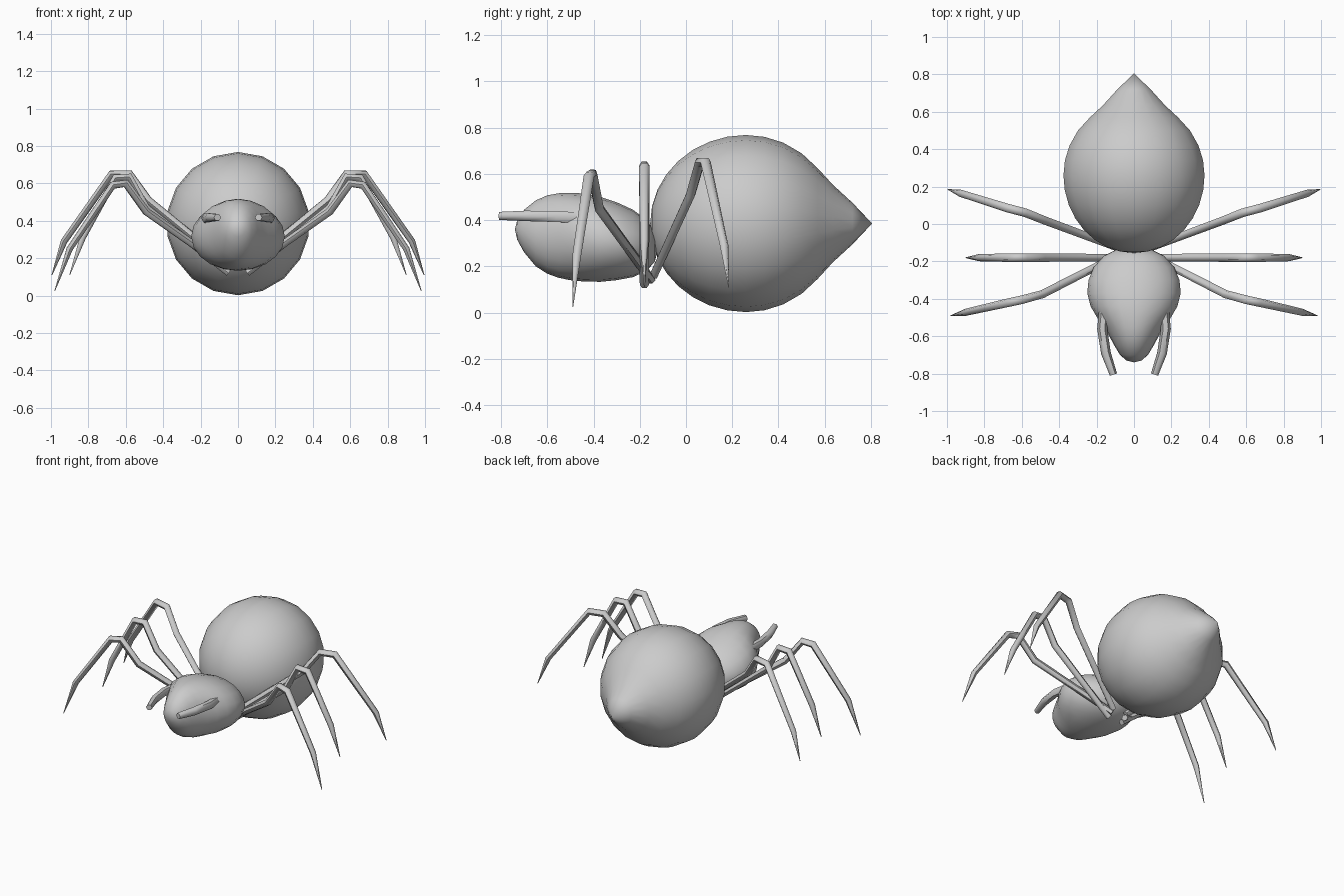
import bpy, bmesh, math

if "Cube" in bpy.data.objects:
    bpy.data.objects.remove(bpy.data.objects["Cube"])


def loft(name, sections, sides):
    """Skin elliptical sections (y, centre z, half width, half height) along y."""
    bm = bmesh.new()
    rings = []
    for y, cz, rx, rz in sections:
        if rx == 0:
            rings.append([bm.verts.new((0, y, cz))])
            continue
        rings.append([bm.verts.new((rx * math.sin(2 * math.pi * i / sides), y,
                                    cz + rz * math.cos(2 * math.pi * i / sides)))
                      for i in range(sides)])
    for a, b in zip(rings, rings[1:]):
        for i in range(sides):
            j = (i + 1) % sides
            if len(a) == 1:
                bm.faces.new((a[0], b[j], b[i]))
            elif len(b) == 1:
                bm.faces.new((a[i], a[j], b[0]))
            else:
                bm.faces.new((a[i], a[j], b[j], b[i]))
    bmesh.ops.recalc_face_normals(bm, faces=bm.faces)
    me = bpy.data.meshes.new(name)
    bm.to_mesh(me)
    bm.free()
    for p in me.polygons:
        p.use_smooth = True
    ob = bpy.data.objects.new(name, me)
    bpy.context.collection.objects.link(ob)
    return ob


def tube(name, pts, radii):
    """Six-sided jointed tube along a path, turned into a smooth mesh."""
    cu = bpy.data.curves.new(name, 'CURVE')
    cu.dimensions = '3D'
    cu.bevel_depth = 1.0
    cu.bevel_resolution = 1
    cu.use_fill_caps = True
    sp = cu.splines.new('POLY')
    sp.points.add(len(pts) - 1)
    for p, co, r in zip(sp.points, pts, radii):
        p.co = (*co, 1)
        p.radius = r
    ob = bpy.data.objects.new(name, cu)
    bpy.context.collection.objects.link(ob)
    bpy.ops.object.select_all(action='DESELECT')
    ob.select_set(True)
    bpy.context.view_layer.objects.active = ob
    bpy.ops.object.convert(target='MESH')
    bpy.ops.object.shade_smooth_by_angle(angle=math.radians(60))


def mirrored_tube(name, pts, radii):
    for side, s in (("right", 1), ("left", -1)):
        tube(f"{name}_{side}", [(s * x, y, z) for x, y, z in pts], radii)


# Abdomen: rounded front, drawn out to a point behind
R, C = 0.383, 0.385
abdomen = [(-0.155, C, 0, 0)]
for k in range(1, 9):
    a = math.radians(90 * k / 8)
    r = R * math.sin(a)
    abdomen.append((0.26 - 0.415 * math.cos(a), C, r, r))
for y, r in ((0.34, 0.375), (0.42, 0.35), (0.50, 0.304), (0.57, 0.239),
             (0.635, 0.168), (0.72, 0.09), (0.805, 0)):
    abdomen.append((y, C, r, r))
loft("abdomen", abdomen, 18)

# Head: wide at the back, pinched to a narrow snout; rows are y, top, bottom, half width
rows = [(-0.74, 0.36, 0.36, 0), (-0.73, 0.40, 0.315, 0.04),
        (-0.70, 0.445, 0.26, 0.075), (-0.65, 0.485, 0.20, 0.105),
        (-0.60, 0.507, 0.168, 0.132), (-0.55, 0.516, 0.15, 0.162),
        (-0.50, 0.518, 0.14, 0.197), (-0.44, 0.515, 0.134, 0.232),
        (-0.37, 0.50, 0.133, 0.25), (-0.30, 0.477, 0.14, 0.243),
        (-0.23, 0.445, 0.153, 0.215), (-0.17, 0.40, 0.18, 0.16),
        (-0.135, 0.35, 0.22, 0.09), (-0.12, 0.28, 0.28, 0)]
loft("head", [(y, (t + b) / 2, w, (t - b) / 2) for y, t, b, w in rows], 20)

# Mandibles
mirrored_tube("mandible",
              [(0.16, -0.46, 0.41), (0.17, -0.56, 0.415), (0.15, -0.69, 0.418),
               (0.11, -0.805, 0.418)],
              [0.027, 0.027, 0.026, 0.02])

# Six jointed legs, tapering to points
LEG_R = [0.02, 0.022, 0.023, 0.023, 0.019, 0.002]
mirrored_tube("front_leg",
              [(0.05, -0.15, 0.14), (0.49, -0.375, 0.45), (0.60, -0.405, 0.60),
               (0.67, -0.42, 0.59), (0.90, -0.472, 0.25), (0.98, -0.49, 0.025)], LEG_R)
mirrored_tube("middle_leg",
              [(0.05, -0.18, 0.12), (0.49, -0.18, 0.47), (0.58, -0.18, 0.635),
               (0.655, -0.18, 0.63), (0.83, -0.18, 0.31), (0.90, -0.18, 0.11)], LEG_R)
mirrored_tube("back_leg",
              [(0.05, -0.14, 0.16), (0.48, 0.02, 0.51), (0.58, 0.06, 0.65),
               (0.675, 0.085, 0.65), (0.93, 0.165, 0.29), (0.995, 0.185, 0.11)], LEG_R)
